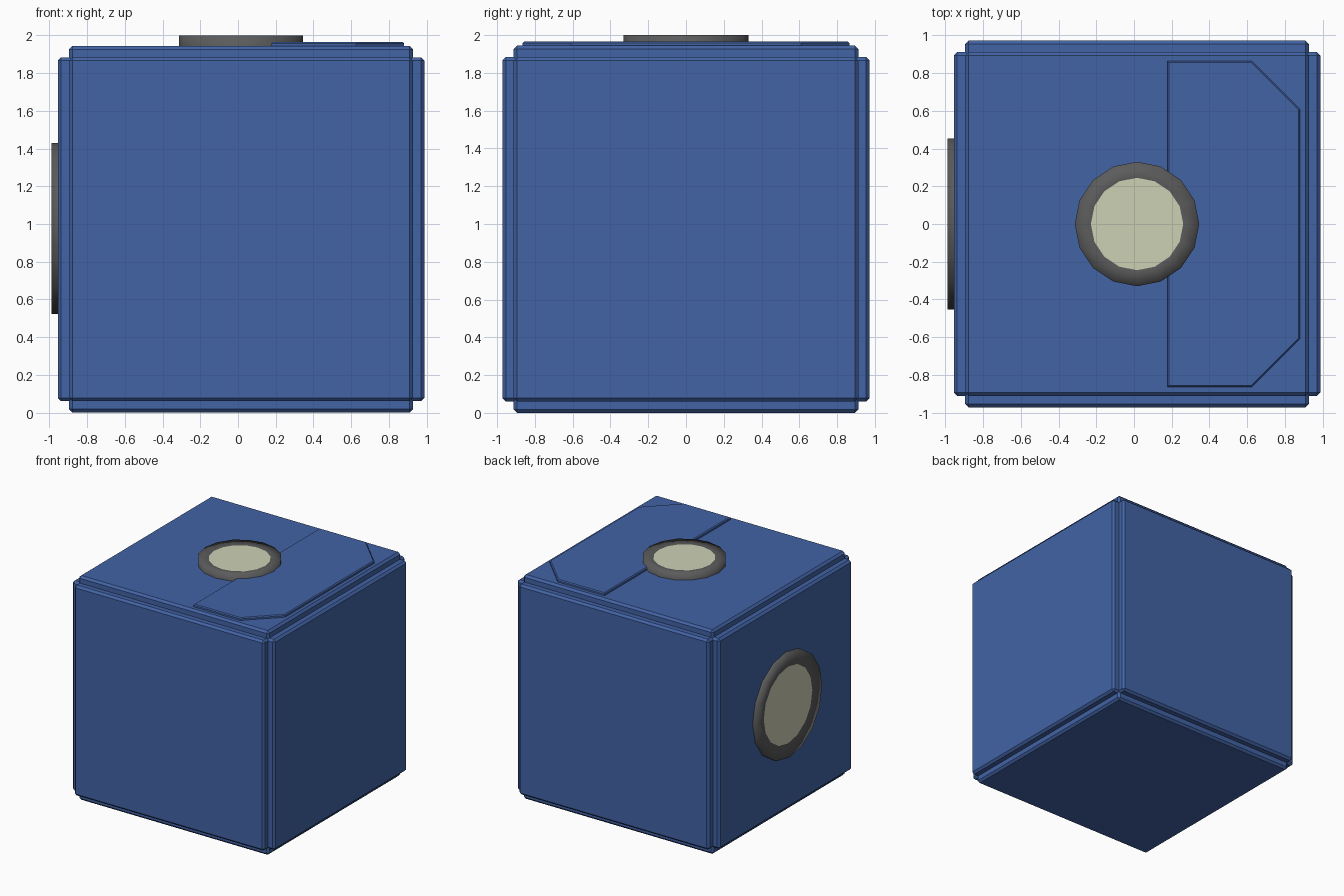
import bpy, bmesh, math
from mathutils import Matrix, Vector

if "Cube" in bpy.data.objects:
    bpy.data.objects.remove(bpy.data.objects["Cube"])

CX, HALF, INNER = 0.016, 0.972, 0.912   # body centre offset, outer half size, slab half size
CENTRE = Vector((CX, 0, HALF))


def material(name, rgb):
    m = bpy.data.materials.new(name)
    m.diffuse_color = (*rgb, 1)
    m.use_nodes = True
    m.node_tree.nodes["Principled BSDF"].inputs["Base Color"].default_value = m.diffuse_color
    return m


blue = material("blue", (0.054, 0.125, 0.375))
grey = material("dark grey", (0.105, 0.105, 0.105))
cream = material("pale cream", (0.61, 0.635, 0.455))


def finish(name, bm, mats):
    bmesh.ops.recalc_face_normals(bm, faces=bm.faces)
    mesh = bpy.data.meshes.new(name)
    bm.to_mesh(mesh)
    bm.free()
    for m in mats:
        mesh.materials.append(m)
    obj = bpy.data.objects.new(name, mesh)
    bpy.context.collection.objects.link(obj)
    return obj


# Body: three crossing chamfered blocks leave a step along every cube edge
for axis, name in enumerate(("side_block", "front_back_block", "top_bottom_block")):
    size = [2 * INNER] * 3
    size[axis] = 2 * HALF
    bm = bmesh.new()
    bmesh.ops.create_cube(bm, size=1, matrix=Matrix.Translation(CENTRE) @ Matrix.Diagonal((*size, 1)))
    bmesh.ops.bevel(bm, geom=bm.edges[:], offset=0.018, segments=1, affect='EDGES')
    finish(name, bm, [blue])

# Raised panel on the top with two clipped corners and a chamfered rim
outline = [(0.177, -0.865), (0.625, -0.865), (0.88, -0.61),
           (0.88, 0.61), (0.625, 0.865), (0.177, 0.865)]
bm = bmesh.new()
base = bm.faces.new([bm.verts.new((x, y, 1.93)) for x, y in outline])
lift = bmesh.ops.extrude_face_region(bm, geom=[base])["geom"]
top_verts = [g for g in lift if isinstance(g, bmesh.types.BMVert)]
bmesh.ops.translate(bm, verts=top_verts, vec=(0, 0, 0.036))
rim = [e for e in bm.edges if all(v.co.z > 1.95 for v in e.verts)]
bmesh.ops.bevel(bm, geom=rim, offset=0.008, segments=1, affect='EDGES')
finish("top_panel", bm, [blue])


# Round lamp: grey ring sloping in to a cream disc, built along local z
def lamp(name, matrix, radius, inner, height, dip, sides=16):
    bm = bmesh.new()
    rings = []
    for r, z in ((radius, -0.02), (radius, height), (inner, height - dip)):
        rings.append([bm.verts.new((r * math.cos(2 * math.pi * i / sides),
                                    r * math.sin(2 * math.pi * i / sides), z)) for i in range(sides)])
    for a, b in zip(rings, rings[1:]):
        for i in range(sides):
            j = (i + 1) % sides
            bm.faces.new((a[i], a[j], b[j], b[i])).smooth = True
    bm.faces.new(rings[0][::-1])
    bm.faces.new(rings[-1]).material_index = 1
    bm.transform(matrix)
    finish(name, bm, [grey, cream])


lamp("top_lamp", Matrix.Translation((CX, 0, 2 * HALF)), 0.33, 0.245, 0.056, 0.01)
lamp("side_lamp", Matrix.Translation((CX - HALF, 0, HALF + 0.004)) @ Matrix.Rotation(-math.pi / 2, 4, 'Y'),
     0.453, 0.333, 0.033, 0.01)
